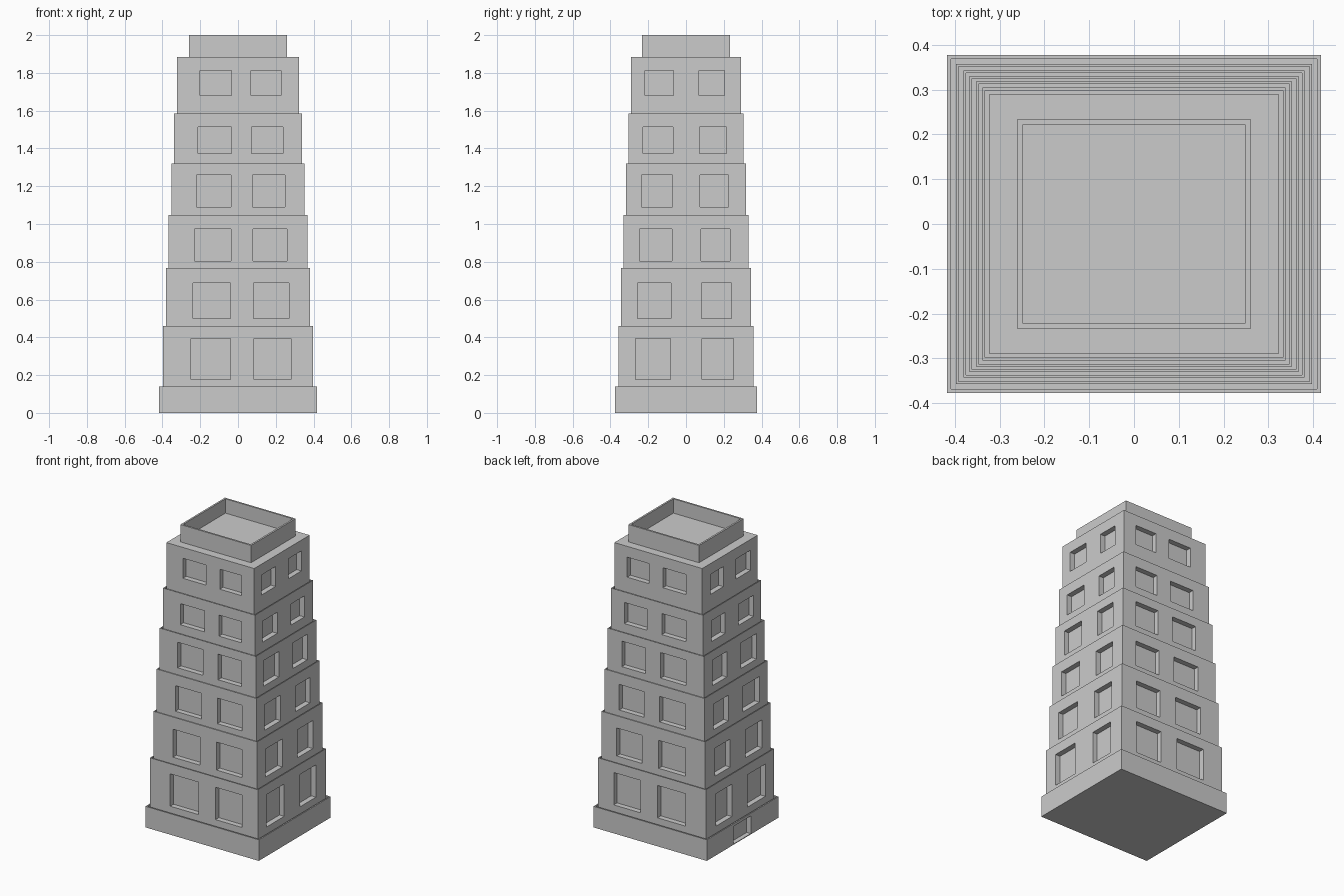
import bpy, bmesh
from mathutils import Matrix, Vector

if "Cube" in bpy.data.objects:
    bpy.data.objects.remove(bpy.data.objects["Cube"])

RATIO = 0.9          # depth / width of every tier
GROOVE = 0.01        # depth of the thin gap behind each tier rim
RECESS = 0.035       # window depth


def finish(bm, name):
    bmesh.ops.recalc_face_normals(bm, faces=bm.faces[:])
    me = bpy.data.meshes.new(name)
    bm.to_mesh(me)
    bm.free()
    ob = bpy.data.objects.new(name, me)
    bpy.context.collection.objects.link(ob)
    return ob


def add_box(bm, lo, hi):
    lo, hi = Vector(lo), Vector(hi)
    mat = Matrix.Translation((lo + hi) / 2) @ Matrix.Diagonal((*(hi - lo), 1))
    bmesh.ops.create_cube(bm, size=1, matrix=mat)


def tier(name, hx, hy, z0, z1, rim=0, depth=0):
    """Box whose top can be sunk inside a rim."""
    bm = bmesh.new()
    add_box(bm, (-hx, -hy, z0), (hx, hy, z1))
    if rim:
        top = max(bm.faces, key=lambda f: f.calc_center_median().z)
        bmesh.ops.inset_region(bm, faces=[top], thickness=rim)
        new = bmesh.ops.extrude_discrete_faces(bm, faces=[top])["faces"][0]
        bmesh.ops.translate(bm, verts=new.verts[:], vec=(0, 0, -depth))
    return finish(bm, name)


def cut(ob, boxes):
    bm = bmesh.new()
    for lo, hi in boxes:
        add_box(bm, lo, hi)
    cutter = finish(bm, "cutter")
    cutter.hide_render = True
    mod = ob.modifiers.new("openings", "BOOLEAN")
    mod.operation, mod.solver, mod.object = "DIFFERENCE", "EXACT", cutter
    bpy.context.view_layer.objects.active = ob
    bpy.ops.object.modifier_apply(modifier=mod.name)
    bpy.data.objects.remove(cutter)


# Base plinth with a door recess on the left side
base = tier("base", 0.417, 0.377, 0, 0.14, 0.012, GROOVE)
cut(base, [((-0.5, -0.085, 0.005), (-0.417 + 0.03, 0.095, 0.122))])

# Storeys: half width, floor, top, window bottom, window top
storeys = [
    (0.397, 0.14, 0.46, 0.178, 0.393),
    (0.381, 0.46, 0.768, 0.501, 0.687),
    (0.367, 0.768, 1.048, 0.804, 0.974),
    (0.353, 1.048, 1.319, 1.09, 1.26),
    (0.338, 1.319, 1.584, 1.374, 1.514),
    (0.323, 1.584, 1.885, 1.68, 1.813),
]
# Window spans as fractions of the half width / half depth
spans_x = [(-0.625, -0.103), (0.215, 0.708)]
spans_y = [(-0.745, -0.228), (0.237, 0.705)]

for i, (hx, z0, z1, w0, w1) in enumerate(storeys):
    hy = hx * RATIO
    last = i == len(storeys) - 1
    ob = tier(f"storey_{i + 1}", hx, hy, z0 - GROOVE, z1, 0 if last else 0.008, GROOVE)
    boxes = []
    for s in (-1, 1):
        for a, b in spans_x:      # front and back windows
            ya, yb = sorted((s * (hy - RECESS), s * (hy + 0.1)))
            boxes.append(((a * hx, ya, w0), (b * hx, yb, w1)))
        for a, b in spans_y:      # left and right windows
            xa, xb = sorted((s * (hx - RECESS), s * (hx + 0.1)))
            boxes.append(((xa, a * hy, w0), (xb, b * hy, w1)))
    cut(ob, boxes)

# Roof parapet, open at the top
tier("roof_parapet", 0.26, 0.234, 1.885, 2.0, 0.017, 0.095)
